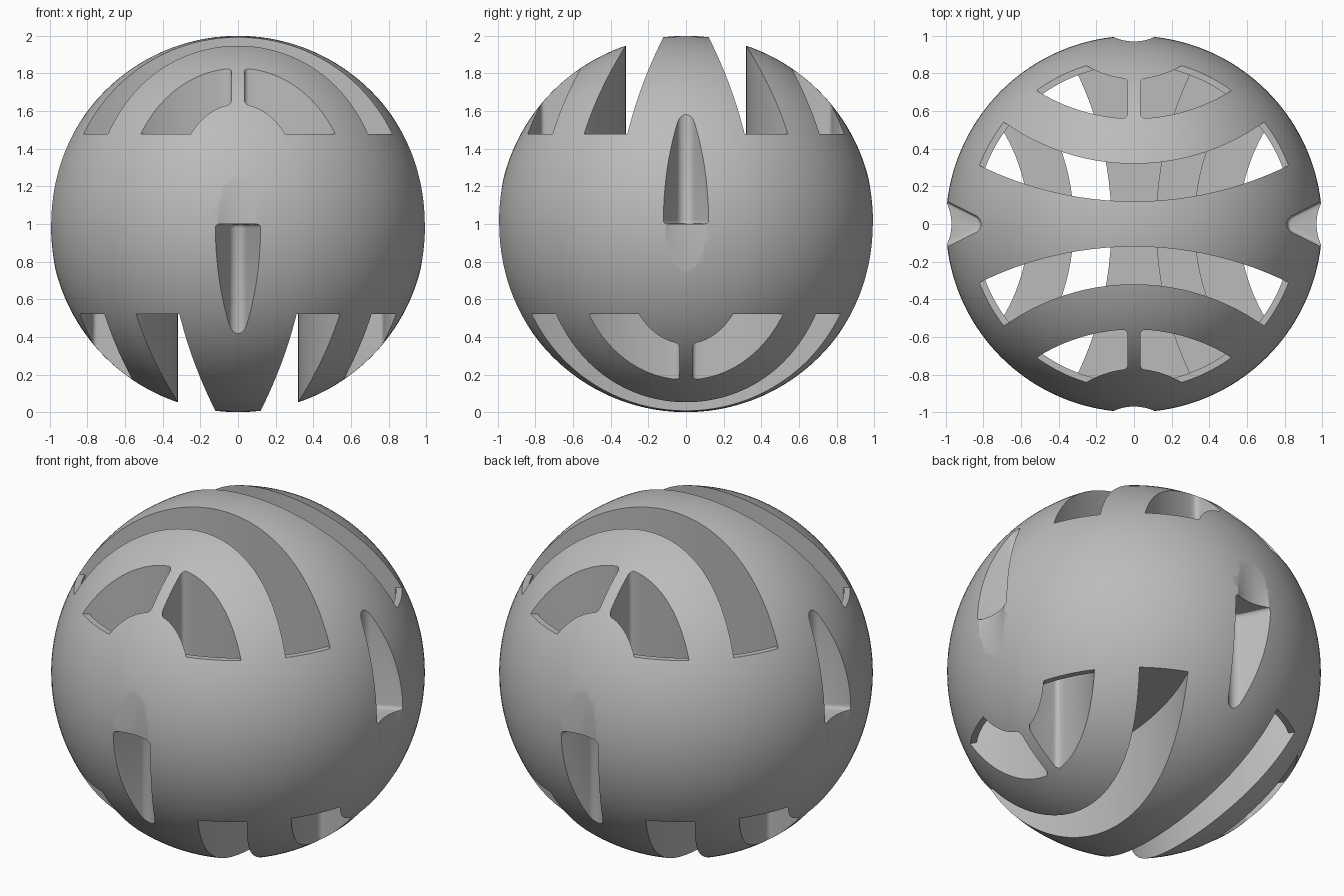
import bpy, bmesh, math
from mathutils import Matrix

cube = bpy.data.objects.get("Cube")
if cube:
    bpy.data.objects.remove(cube)

grey = bpy.data.materials.new("plain grey")
grey.use_nodes = True
GREY = (0.5, 0.5, 0.5, 1)
grey.diffuse_color = GREY
grey.node_tree.nodes["Principled BSDF"].inputs["Base Color"].default_value = GREY

CENTRE = Matrix.Translation((0, 0, 1))
# Half turn about the x = y line: top half onto bottom half
FLIP = Matrix(((0, 1, 0, 0), (1, 0, 0, 0), (0, 0, -1, 0), (0, 0, 0, 1)))
LEDGE = 0.477


def make(name, bm, helper=True):
    bm.transform(CENTRE)
    bm.normal_update()
    mesh = bpy.data.meshes.new(name)
    bm.to_mesh(mesh)
    bm.free()
    ob = bpy.data.objects.new(name, mesh)
    bpy.context.collection.objects.link(ob)
    mesh.materials.append(grey)
    ob.hide_render = helper
    return ob


def prism(bm, outline, z0, z1):
    # Outline made counter-clockwise so that every face points outward
    n = len(outline)
    area = sum(outline[i - 1][0] * outline[i][1] - outline[i][0] * outline[i - 1][1]
               for i in range(n))
    if area < 0:
        outline = outline[::-1]
    low = [bm.verts.new((x, y, z0)) for x, y in outline]
    high = [bm.verts.new((x, y, z1)) for x, y in outline]
    floor = bm.faces.new(low[::-1])
    bm.faces.new(high)
    for i in range(n):
        j = (i + 1) % n
        bm.faces.new((low[i], low[j], high[j], high[i]))
    bm.normal_update()
    return floor


def arc(centre, radius, x0, x1, steps=32):
    a0, a1 = math.asin(x0 / radius), math.asin(x1 / radius)
    angles = [a0 + (a1 - a0) * i / steps for i in range(steps + 1)]
    return [(radius * math.sin(a), centre - radius * math.cos(a)) for a in angles]


def fan(x, y, radius, start, end, steps):
    angles = [math.radians(start + (end - start) * i / steps) for i in range(steps + 1)]
    return [(x + radius * math.cos(a), y + radius * math.sin(a)) for a in angles]


def slots(z0, z1):
    """Two long curved slots and four short ones beside a thin web."""
    bm = bmesh.new()
    band = arc(1.98, 1.86, -1.1, 1.1) + arc(1.51, 1.19, 0.9, -0.9)
    near = arc(1.53, 0.97, 0.06, 0.8)
    far = arc(1.25, 0.48, 0.4, 0.06)
    r = 0.026
    short = fan(0.06, near[0][1] + r, r, 180, 260, 4) + near[1:]
    short += far[:-1] + fan(0.06, far[-1][1] - r, r, 100, 180, 4)
    for side in (1, -1):
        prism(bm, [(x, side * y) for x, y in band], z0, z1)
        for hand in (1, -1):
            prism(bm, [(hand * x, side * y) for x, y in short], z0, z1)
    return bm


def grooves():
    """Rounded V grooves on the two x sides, with a filleted floor."""
    bm = bmesh.new()
    vee = [(1.2, 0.225)] + fan(0.863, 0, 0.05, 115, 245, 12) + [(1.2, -0.225)]
    for hand in (1, -1):
        floor = prism(bm, [(hand * x, y) for x, y in vee], 0, 0.8)
        bmesh.ops.bevel(bm, geom=list(floor.edges), offset=0.02, segments=3,
                        profile=0.5, affect='EDGES')
    return bm


def dents():
    """Shallow upright hollows that carry each groove across the equator."""
    bm = bmesh.new()
    for hand in (1, -1):
        prism(bm, fan(hand * 1.233, 0, 0.263, 1, 356, 71), -0.4, 0.4)
    return bm


def flipped(bm):
    bm.transform(FLIP)
    return bm


def boolean(target, other, operation='DIFFERENCE'):
    mod = target.modifiers.new(other.name, 'BOOLEAN')
    mod.operation = operation
    mod.solver = 'EXACT'
    mod.object = other


# Ball
bm = bmesh.new()
bmesh.ops.create_uvsphere(bm, u_segments=128, v_segments=80, radius=1)
ball = make("slotted_ball", bm, helper=False)

# Core that limits the deep part of the slots, leaving a thin ledge at their ends
bm = bmesh.new()
prism(bm, fan(0, 0, 0.845, 1, 358, 119), -0.7, 0.7)
core = make("core_cutter", bm)

# Slots, sunk to the equator from above and, turned over, from below
for half, turn in (("upper", lambda b: b), ("lower", flipped)):
    deep = make(half + "_deep_slot_cutter", turn(slots(-0.004, LEDGE + 0.004)))
    boolean(deep, core, 'INTERSECT')
    boolean(ball, deep)
    boolean(ball, make(half + "_slot_cutter", turn(slots(LEDGE, 1.2))))
    boolean(ball, make(half + "_groove_cutter", turn(grooves())))
    boolean(ball, make(half + "_dent_cutter", turn(dents())))

# Bake the cuts and shade with sharp rims
bpy.context.view_layer.update()
graph = bpy.context.evaluated_depsgraph_get()
result = bpy.data.meshes.new_from_object(ball.evaluated_get(graph))
ball.modifiers.clear()
ball.data = result
for ob in list(bpy.data.objects):
    if ob.name.endswith("_cutter"):
        bpy.data.objects.remove(ob)
bpy.ops.object.select_all(action='DESELECT')
ball.select_set(True)
bpy.context.view_layer.objects.active = ball
bpy.ops.object.shade_smooth_by_angle(angle=math.radians(30))
